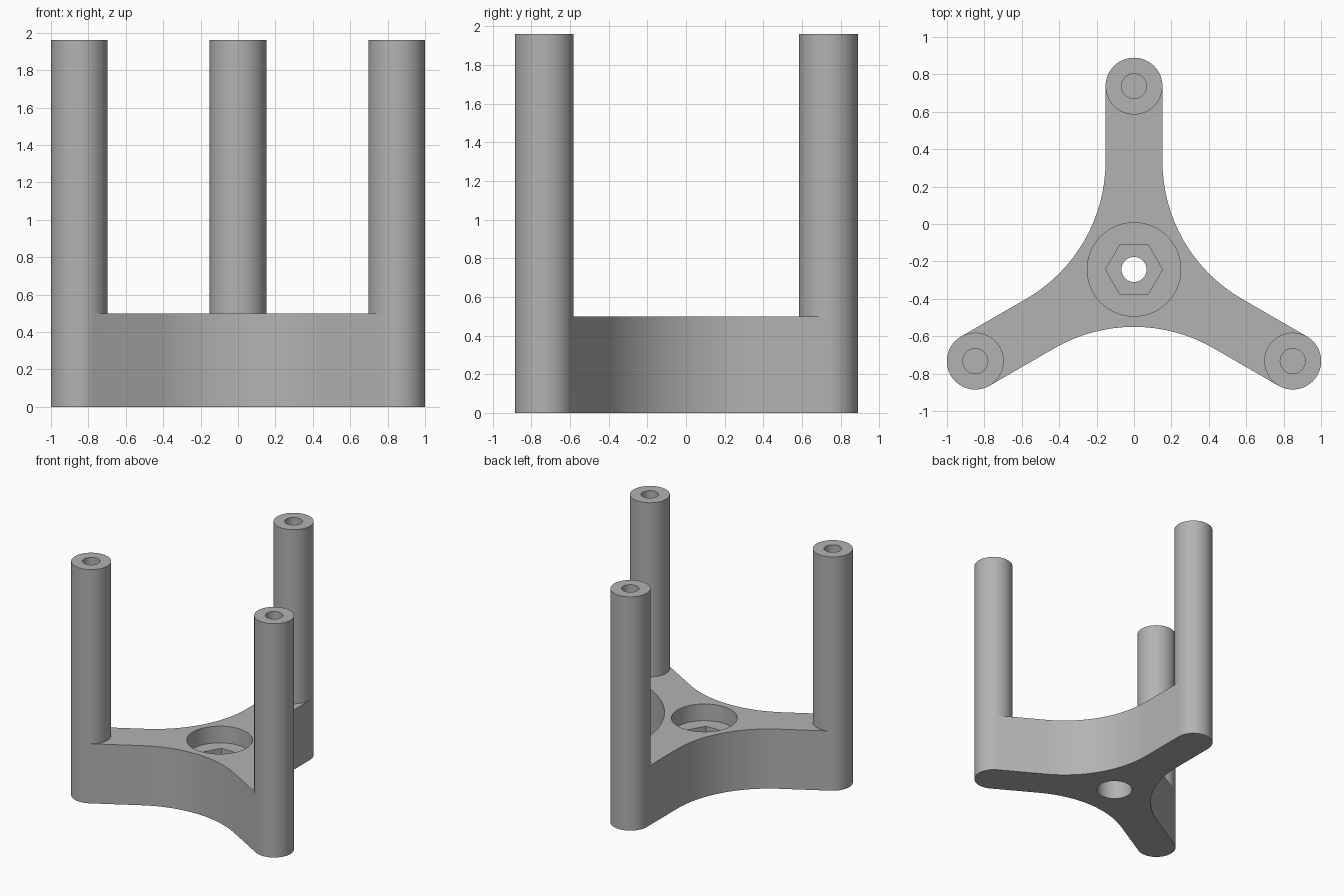
import bpy, bmesh
from math import sin, cos, pi, radians, sqrt, tan
from mathutils import Vector, Matrix

if "Cube" in bpy.data.objects:
    bpy.data.objects.remove(bpy.data.objects["Cube"], do_unlink=True)

CENTRE = Vector((0, -0.243, 0))
REACH, POST_R = 0.98, 0.152
BASE_H, POST_H = 0.5, 1.96
FILLET = 0.85
ANGLES = [radians(a) for a in (90, 210, 330)]

grey = bpy.data.materials.new("grey plastic")
grey.use_nodes = True
GREY = (0.45, 0.45, 0.45, 1)
grey.diffuse_color = GREY
grey.node_tree.nodes["Principled BSDF"].inputs["Base Color"].default_value = GREY


def prism(name, outline, z0, z1):
    """Extrude a flat outline between two heights."""
    bm = bmesh.new()
    face = bm.faces.new([bm.verts.new((p[0], p[1], z0)) for p in outline])
    ext = bmesh.ops.extrude_face_region(bm, geom=[face])
    top = [v for v in ext["geom"] if isinstance(v, bmesh.types.BMVert)]
    bmesh.ops.translate(bm, verts=top, vec=(0, 0, z1 - z0))
    bmesh.ops.recalc_face_normals(bm, faces=bm.faces)
    mesh = bpy.data.meshes.new(name)
    bm.to_mesh(mesh)
    bm.free()
    mesh.materials.append(grey)
    obj = bpy.data.objects.new(name, mesh)
    bpy.context.collection.objects.link(obj)
    return obj


def circle(c, r, n, turn=0.0):
    return [(c.x + r * cos(turn + 2 * pi * i / n), c.y + r * sin(turn + 2 * pi * i / n))
            for i in range(n)]


def combine(body, tool, operation):
    mod = body.modifiers.new(tool.name, 'BOOLEAN')
    mod.operation, mod.object, mod.solver = operation, tool, 'EXACT'
    bpy.context.view_layer.objects.active = body
    bpy.ops.object.modifier_apply(modifier=mod.name)
    bpy.data.objects.remove(tool, do_unlink=True)


# Three-armed base: square arm tips joined by broad concave fillets
outline = []
fillet_dist = (POST_R + FILLET) / sin(pi / 3)
STEPS = 16
for a in ANGLES:
    along = Vector((cos(a), sin(a), 0))
    side = Vector((-sin(a), cos(a), 0))
    outline += [CENTRE + along * REACH - side * POST_R,
                CENTRE + along * REACH + side * POST_R]
    mid = a + pi / 3
    hub = CENTRE + Vector((cos(mid), sin(mid), 0)) * fillet_dist
    for i in range(STEPS + 1):
        t = mid + pi + pi / 6 - (pi / 3) * (1 - i / STEPS)
        t = mid + pi - pi / 6 + (pi / 3) * (1 - i / STEPS)
        outline.append(hub + Vector((cos(t), sin(t), 0)) * FILLET)
bracket = prism("tripod_bracket", outline, 0, BASE_H)

# Posts at the arm tips, each with a blind screw hole in the top
tips = [CENTRE + Vector((cos(a), sin(a), 0)) * REACH for a in ANGLES]
for tip, a in zip(tips, ANGLES):
    combine(bracket, prism("post", circle(tip, POST_R, 64, a), 0, POST_H), 'UNION')
for tip in tips:
    combine(bracket, prism("screw_hole", circle(tip, 0.067, 32), POST_H - 0.3, POST_H + 0.1),
            'DIFFERENCE')

# Hub: round recess, hexagonal pocket, through hole and lower counterbore
for name, r, n, z0, z1 in (("recess", 0.25, 64, 0.36, 0.6),
                           ("hex_pocket", 0.152, 6, 0.24, 0.4),
                           ("through_hole", 0.067, 32, 0.1, 0.3),
                           ("counterbore", 0.14, 48, -0.1, 0.16)):
    combine(bracket, prism(name, circle(CENTRE, r, n), z0, z1), 'DIFFERENCE')

# Smooth curved walls, crisp edges
bpy.ops.object.select_all(action='DESELECT')
bracket.select_set(True)
bpy.context.view_layer.objects.active = bracket
bpy.ops.object.shade_smooth_by_angle(angle=radians(30))
